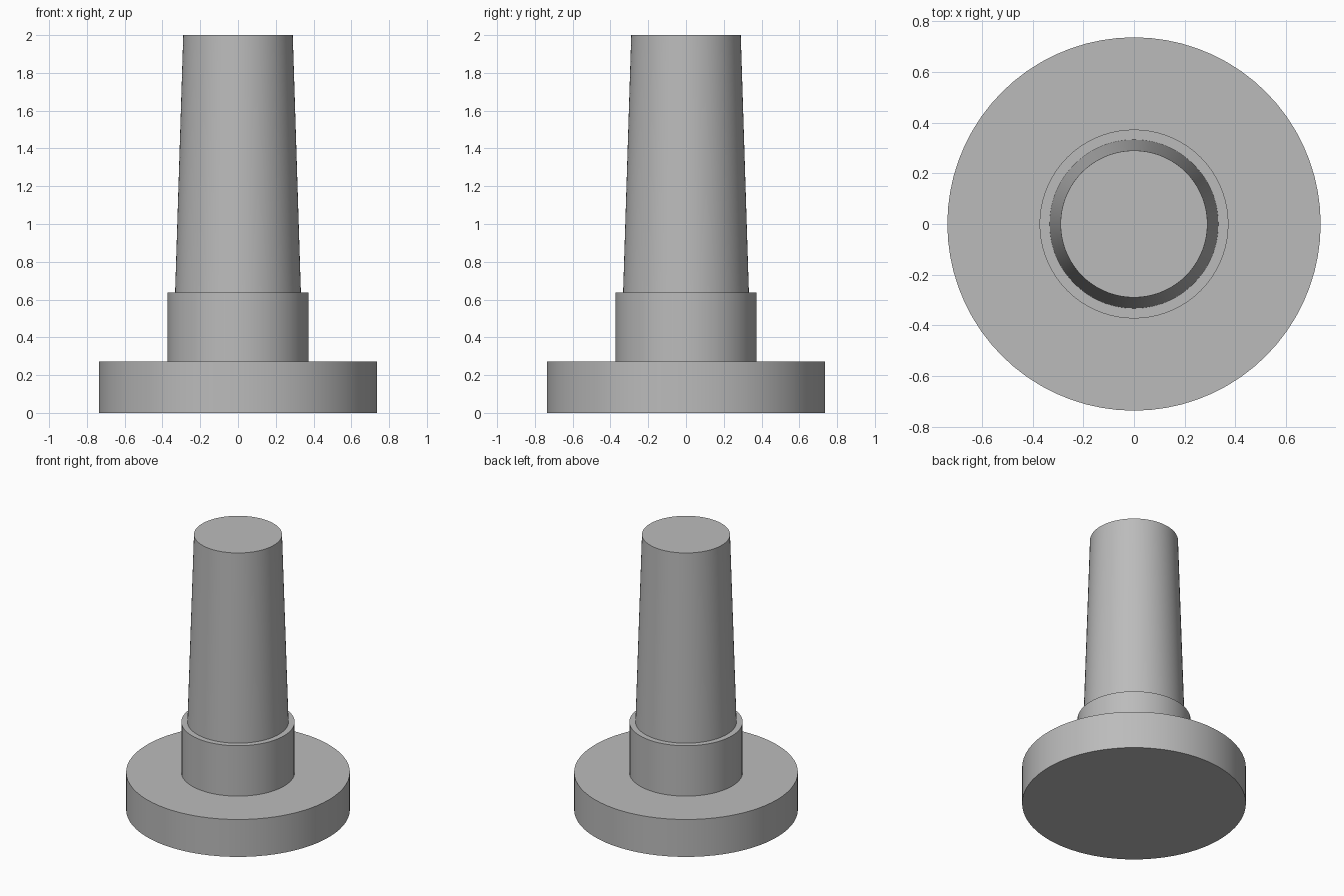
import bpy
import bmesh
from math import radians

cube = bpy.data.objects.get("Cube")
if cube:
    bpy.data.objects.remove(cube, do_unlink=True)

grey = bpy.data.materials.new("plain grey")
grey.use_nodes = True
colour = (0.5, 0.5, 0.5, 1)
grey.diffuse_color = colour
grey.node_tree.nodes["Principled BSDF"].inputs["Base Color"].default_value = colour


def lathe(name, profile, steps=72):
    """Spin a (radius, height) profile round the z axis."""
    bm = bmesh.new()
    verts = [bm.verts.new((r, 0, z)) for r, z in profile]
    edges = [bm.edges.new(pair) for pair in zip(verts, verts[1:])]
    bmesh.ops.spin(bm, geom=verts + edges, cent=(0, 0, 0), axis=(0, 0, 1),
                   angle=radians(360), steps=steps)
    bmesh.ops.remove_doubles(bm, verts=bm.verts, dist=0.0001)
    bmesh.ops.recalc_face_normals(bm, faces=bm.faces)
    mesh = bpy.data.meshes.new(name)
    bm.to_mesh(mesh)
    bm.free()
    mesh.materials.append(grey)
    obj = bpy.data.objects.new(name, mesh)
    bpy.context.collection.objects.link(obj)
    bpy.ops.object.select_all(action="DESELECT")
    obj.select_set(True)
    bpy.context.view_layer.objects.active = obj
    bpy.ops.object.shade_smooth_by_angle(angle=radians(30))
    return obj


# Round base, collar and tapered shaft as one closed solid
lathe("flanged_tapered_peg", [
    (0, 0), (0.737, 0), (0.737, 0.272),    # base disc
    (0.373, 0.272), (0.373, 0.638),        # collar
    (0.333, 0.638), (0.29, 2), (0, 2),     # tapered shaft
])
